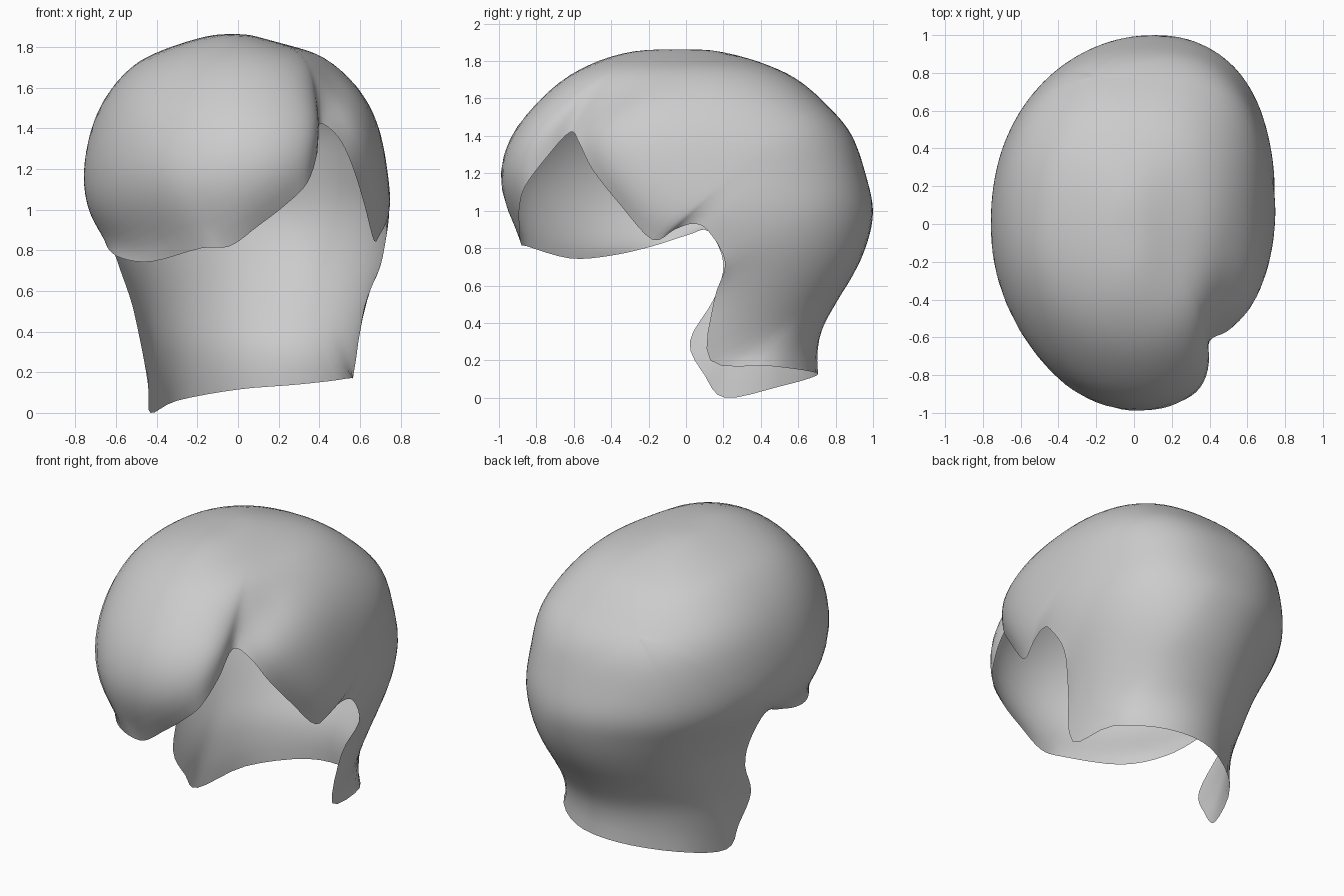
import bpy
import bmesh
import math
from mathutils import Vector

default_cube = bpy.data.objects.get("Cube")
if default_cube:
    bpy.data.objects.remove(default_cube, do_unlink=True)

CENTRE = Vector((0, 0.1, 0.95))
POLE = Vector((-0.22, 0.75, 0.62)).normalized()
RINGS = 36
STEPS = 4

# Horizontal slices: height, left edge, right edge, front edge, back edge
SLICES = [
    (1.863, -.12, .05, -.26, .13), (1.825, -.26, .19, -.42, .3),
    (1.77, -.41, .39, -.55, .46), (1.7, -.53, .5, -.67, .6),
    (1.57, -.65, .62, -.81, .75), (1.4, -.725, .7, -.95, .89),
    (1.18, -.76, .74, -1.015, .965), (1, -.735, .755, -.97, 1.003),
    (.84, -.65, .735, -.88, .975), (.68, -.575, .69, -.82, .91),
    (.5, -.52, .635, -.7, .8), (.33, -.475, .595, -.6, .71),
    (.15, -.445, .57, -.5, .69), (-.1, -.42, .56, -.4, .69),
]

# Open rim: notch, fringe, left side, nape, right side
RIM = [
    (.4, -.62, 1.42), (.39, -.75, 1.28), (.34, -.86, 1.13), (.23, -.89, 1.02),
    (.1, -.89, .92), (-.04, -.88, .82), (-.18, -.85, .81), (-.42, -.62, .745),
    (-.57, -.4, .76), (-.64, -.18, .81), (-.65, .01, .87), (-.64, .12, .89),
    (-.585, .2, .72), (-.52, .15, .53), (-.47, .02, .3), (-.44, .1, .12),
    (-.43, .21, 0), (-.3, .5, .06), (0, .69, .115), (.3, .67, .14),
    (.54, .45, .17), (.57, .13, .2), (.62, .15, .52), (.7, .21, .72),
    (.73, .12, .89), (.72, .04, .93), (.7, -.06, .9), (.67, -.18, .845),
    (.62, -.35, 1.03), (.56, -.5, 1.22), (.49, -.57, 1.36),
]

# Valley running back from the notch: position, depth, width
DENTS = [
    ((.43, -.58, 1.5), .06, .12), ((.47, -.4, 1.6), .04, .15),
    ((.46, -.18, 1.68), .02, .18),
]


def spline(points, closed):
    """Smooth curve through the points."""
    points = [Vector(p) for p in points]
    count = len(points)

    def pick(i):
        return points[i % count] if closed else points[min(max(i, 0), count - 1)]

    result = []
    for i in range(count if closed else count - 1):
        a, b, c, d = (pick(i + k) for k in (-1, 0, 1, 2))
        for step in range(STEPS):
            t = step / STEPS
            result.append(b + (c - a) * t / 2 + (a * 2 - b * 5 + c * 4 - d) * t ** 2 / 2
                          + (b * 3 - a - c * 3 + d) * t ** 3 / 2)
    if not closed:
        result.append(points[-1])
    return result


profile = spline(SLICES, closed=False)


def inside(point):
    """Whether a point lies inside the stacked slices, fuller at the upper back."""
    if point.z >= profile[0][0]:
        return False
    for upper, lower in zip(profile, profile[1:]):
        if point.z >= lower[0]:
            t = (upper[0] - point.z) / (upper[0] - lower[0])
            _, left, right, front, back = upper.lerp(lower, t)
            x = point.x - 0.1 * point.y ** 2
            u = (x - (left + right) / 2) / ((right - left) / 2)
            v = (point.y - (front + back) / 2) / ((back - front) / 2)
            height = min(max((point.z - 0.9) / 0.6, 0), 1)
            power = 2.15 + height * (0.4 if v > 0 else -0.15)
            return abs(u) ** power + abs(v) ** power < 1
    return False


def surface_radius(direction):
    low, high = 0.1, 1.8
    for _ in range(22):
        middle = (low + high) / 2
        if inside(CENTRE + direction * middle):
            low = middle
        else:
            high = middle
    point = CENTRE + direction * low
    dent = sum(depth * math.exp(-((point - Vector(spot)).length / width) ** 2)
               for spot, depth, width in DENTS)
    return low - dent


# Shell: rings spread from the back of the head out to the rim
bm = bmesh.new()
pole_vert = bm.verts.new(CENTRE + POLE * surface_radius(POLE))
columns = []
for rim_point in spline(RIM, closed=True):
    offset = rim_point - CENTRE
    rim_direction = offset.normalized()
    correction = offset.length / surface_radius(rim_direction)
    angle = POLE.angle(rim_direction)
    column = []
    for ring in range(1, RINGS + 1):
        t = ring / RINGS
        direction = (POLE * math.sin((1 - t) * angle)
                     + rim_direction * math.sin(t * angle)).normalized()
        radius = surface_radius(direction) * (1 + (correction - 1) * t ** 12)
        column.append(bm.verts.new(CENTRE + direction * radius))
    columns.append(column)

for current, following in zip(columns, columns[1:] + columns[:1]):
    bm.faces.new((pole_vert, current[0], following[0]))
    for k in range(RINGS - 1):
        bm.faces.new((current[k], current[k + 1], following[k + 1], following[k]))

# Soften the interior, leaving the rim in place
soft = [v for v in bm.verts if not v.is_boundary]
for _ in range(4):
    bmesh.ops.smooth_vert(bm, verts=soft, factor=0.5,
                          use_axis_x=True, use_axis_y=True, use_axis_z=True)
bmesh.ops.recalc_face_normals(bm, faces=bm.faces)
bm.normal_update()
if sum(f.normal.dot(f.calc_center_median() - CENTRE) for f in bm.faces) < 0:
    bmesh.ops.reverse_faces(bm, faces=bm.faces)

mesh = bpy.data.meshes.new("hair_shell")
bm.to_mesh(mesh)
bm.free()
hair = bpy.data.objects.new("hair_shell", mesh)
bpy.context.collection.objects.link(hair)
mesh.shade_smooth()

# Single light grey
grey = bpy.data.materials.new("light_grey")
grey.use_nodes = True
colour = (0.6, 0.6, 0.6, 1)
grey.diffuse_color = colour
grey.node_tree.nodes["Principled BSDF"].inputs["Base Color"].default_value = colour
mesh.materials.append(grey)
